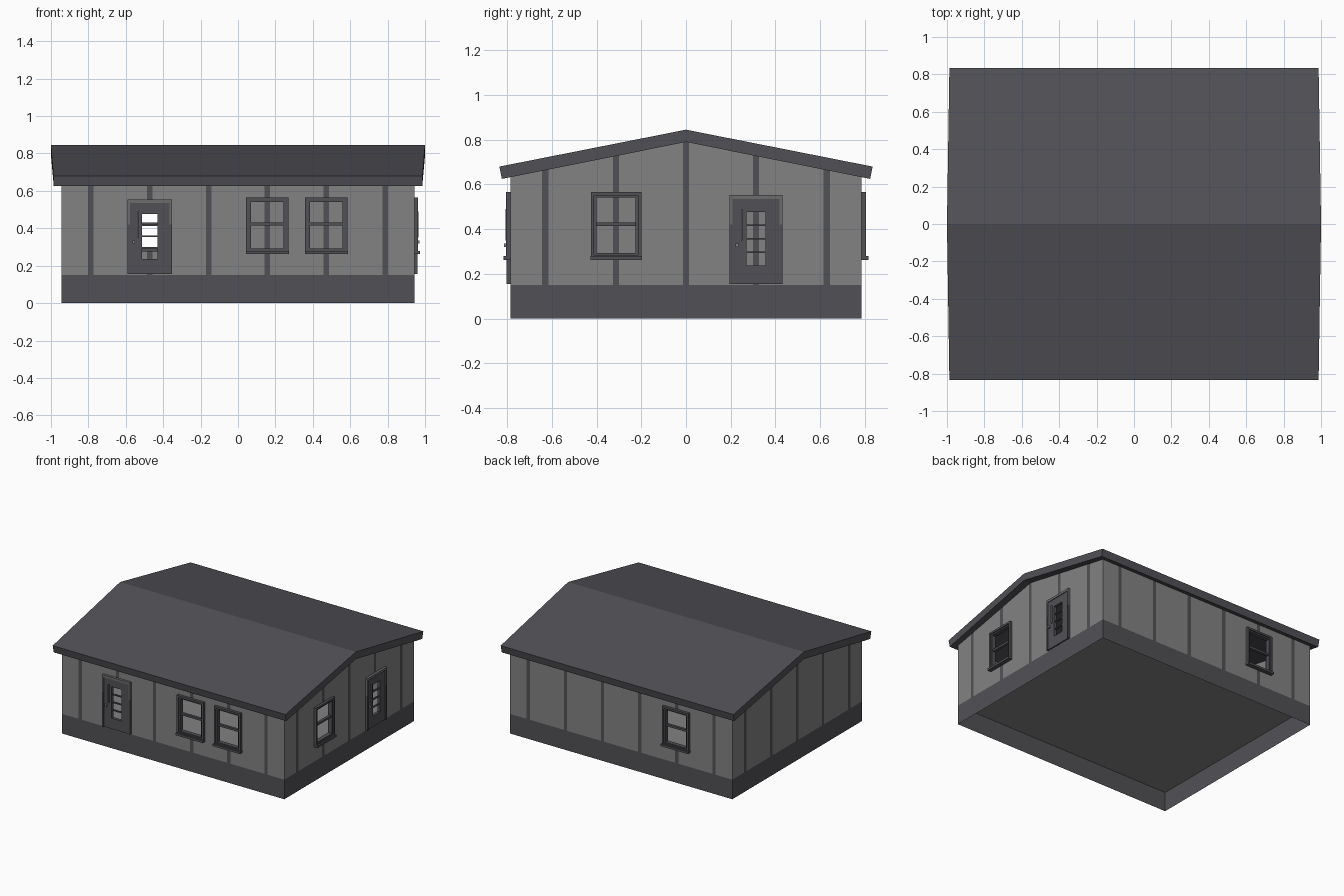
import bpy, bmesh, math
from mathutils import Matrix

if "Cube" in bpy.data.objects:
    bpy.data.objects.remove(bpy.data.objects["Cube"])


def material(name, col):
    m = bpy.data.materials.new(name)
    m.diffuse_color = (*col, 1)
    m.use_nodes = True
    m.node_tree.nodes["Principled BSDF"].inputs["Base Color"].default_value = m.diffuse_color
    return m


DARK = material("dark_trim", (0.083, 0.081, 0.092))
WALL = material("wall_grey", (0.225, 0.225, 0.225))
EDGE = material("door_casing_grey", (0.15, 0.15, 0.155))

HX, HY, BASE = 0.943, 0.786, 0.15       # house half sizes, skirting height
RIDGE, SLOPE = 0.79, 0.2                # roof underside


def finish(bm, name, mats, turn=0):
    me = bpy.data.meshes.new(name)
    bm.transform(Matrix.Rotation(math.radians(turn), 4, 'Z'))
    bm.to_mesh(me)
    bm.free()
    for m in mats:
        me.materials.append(m)
    ob = bpy.data.objects.new(name, me)
    bpy.context.collection.objects.link(ob)
    return ob


def box(bm, u0, u1, d0, d1, z0, z1, mat=0):
    # d is the distance outwards from the house centre (towards -y before turning)
    r = bmesh.ops.create_cube(bm, size=1)
    for v in r['verts']:
        v.co.x = u1 if v.co.x > 0 else u0
        v.co.y = -d1 if v.co.y < 0 else -d0
        v.co.z = z1 if v.co.z > 0 else z0
    for f in {f for v in r['verts'] for f in v.link_faces}:
        f.material_index = mat


def ring(bm, c, w, z0, z1, t, d0, d1, mat=0):
    # rectangular frame, w = outer half width, t = bar width
    box(bm, c - w, c - w + t, d0, d1, z0, z1, mat)
    box(bm, c + w - t, c + w, d0, d1, z0, z1, mat)
    box(bm, c - w + t, c + w - t, d0, d1, z1 - t, z1, mat)
    box(bm, c - w + t, c + w - t, d0, d1, z0, z0 + t, mat)


def wall(name, half, d, turn, battens, holes, top):
    # sheet wall with openings; narrow columns are the dark battens
    bm = bmesh.new()
    us = {-half, half, 0.0}
    for b in battens:
        us |= {b - 0.014, b + 0.014}
    zs = {0.0, BASE}
    for a, b, z0, z1 in holes:
        us |= {a, b}
        zs |= {z0, z1}
    us, zs = sorted(us), sorted(zs)
    for a, b in zip(us, us[1:]):
        mid = (a + b) / 2
        batten = any(abs(mid - k) < 0.014 for k in battens)
        for i, z0 in enumerate(zs):
            last = i == len(zs) - 1
            if not last and any(h[0] < mid < h[1] and h[2] < (z0 + zs[i + 1]) / 2 < h[3] for h in holes):
                continue
            za, zb = (top(a), top(b)) if last else (zs[i + 1],) * 2
            f = bm.faces.new([bm.verts.new(p) for p in
                              ((a, -d, z0), (b, -d, z0), (b, -d, zb), (a, -d, za))])
            f.material_index = 0 if (z0 < BASE or batten) else 1
    bmesh.ops.remove_doubles(bm, verts=bm.verts, dist=1e-5)
    finish(bm, name, [DARK, WALL], turn)


def window_hole(c):
    return (c - 0.087, c + 0.087, 0.293, 0.541)


def door_hole(c):
    return (c - 0.042, c + 0.042, 0.237, 0.477)


def window(name, c, d, turn):
    bm = bmesh.new()
    ring(bm, c, 0.103, 0.277, 0.557, 0.016, d - 0.02, d + 0.012)     # sash
    ring(bm, c, 0.113, 0.270, 0.566, 0.015, d, d + 0.02)             # casing
    box(bm, c - 0.09, c + 0.09, d - 0.015, d + 0.005, 0.414, 0.430)  # middle rail
    box(bm, c - 0.115, c + 0.115, d, d + 0.031, 0.263, 0.279)        # sill
    finish(bm, name, [DARK], turn)


def door(name, c, d, turn):
    bm = bmesh.new()
    a, b, z0, z1 = door_hole(c)
    e = d + 0.012
    # leaf around the glazed opening
    box(bm, c - 0.107, a, d - 0.01, e, 0.155, 0.535)
    box(bm, b, c + 0.107, d - 0.01, e, 0.155, 0.535)
    box(bm, a, b, d - 0.01, e, 0.155, z0)
    box(bm, a, b, d - 0.01, e, z1, 0.535)
    for i in (1, 2, 3):                                              # glazing bars
        z = z0 + (z1 - z0) * i / 4
        box(bm, a, b, d - 0.005, d + 0.007, z - 0.004, z + 0.004)
    # casing, dark on its lower half
    for s in (-1, 1):
        u0, u1 = sorted((c + s * 0.105, c + s * 0.118))
        box(bm, u0, u1, d, d + 0.018, 0.42, 0.553, 1)
        box(bm, u0, u1, d, d + 0.018, 0.155, 0.42)
    box(bm, c - 0.105, c + 0.105, d, d + 0.018, 0.535, 0.553, 1)
    # pull bar and knob
    box(bm, c - 0.067, c - 0.061, e, d + 0.022, 0.35, 0.49, 1)
    box(bm, c - 0.092, c - 0.078, e, d + 0.028, 0.32, 0.335, 2)
    finish(bm, name, [DARK, EDGE, WALL], turn)


# walls
long_b = [s * k for k in (0.157, 0.472, 0.787) for s in (-1, 1)]
short_b = [-0.63, -0.313, 0.0, 0.313, 0.63]


def eave(u):
    return RIDGE - SLOPE * HY + 0.005


def gable(u):
    return RIDGE - SLOPE * abs(u) + 0.005


wall("front_wall", HX, HY, 0, long_b,
     [door_hole(-0.472), window_hole(0.157), window_hole(0.472)], eave)
wall("back_wall", HX, HY, 180, long_b, [window_hole(0.472)], eave)
wall("right_wall", HY, HX, 90, short_b, [window_hole(-0.313), door_hole(0.313)], gable)
wall("left_wall", HY, HX, -90, short_b, [], gable)

# windows and doors
window("front_window_left", 0.157, HY, 0)
window("front_window_right", 0.472, HY, 0)
window("back_window", 0.472, HY, 180)
window("right_window", -0.313, HX, 90)
door("front_door", -0.472, HY, 0)
door("right_door", 0.313, HX, 90)

# floor above the open skirting
bm = bmesh.new()
bm.faces.new([bm.verts.new(p) for p in
              ((-HX, -HY, BASE), (-HX, HY, BASE), (HX, HY, BASE), (HX, -HY, BASE))])
finish(bm, "floor", [WALL])

# roof: bent slab, a little longer at the ridge than at the eaves
bm = bmesh.new()
profile = [(-0.835, 0.68, 0.987), (0, 0.845, 1.0), (0.835, 0.68, 0.987),
           (0.824, 0.625, 0.985), (0, RIDGE, 1.0), (-0.824, 0.625, 0.985)]
L = [bm.verts.new((-x, y, z)) for y, z, x in profile]
R = [bm.verts.new((x, y, z)) for y, z, x in profile]
for i in range(6):
    j = (i + 1) % 6
    bm.faces.new((L[i], L[j], R[j], R[i]))
for V in (L, R):
    bm.faces.new((V[0], V[1], V[4], V[5]))
    bm.faces.new((V[1], V[2], V[3], V[4]))
bmesh.ops.recalc_face_normals(bm, faces=bm.faces)
finish(bm, "roof", [DARK])
